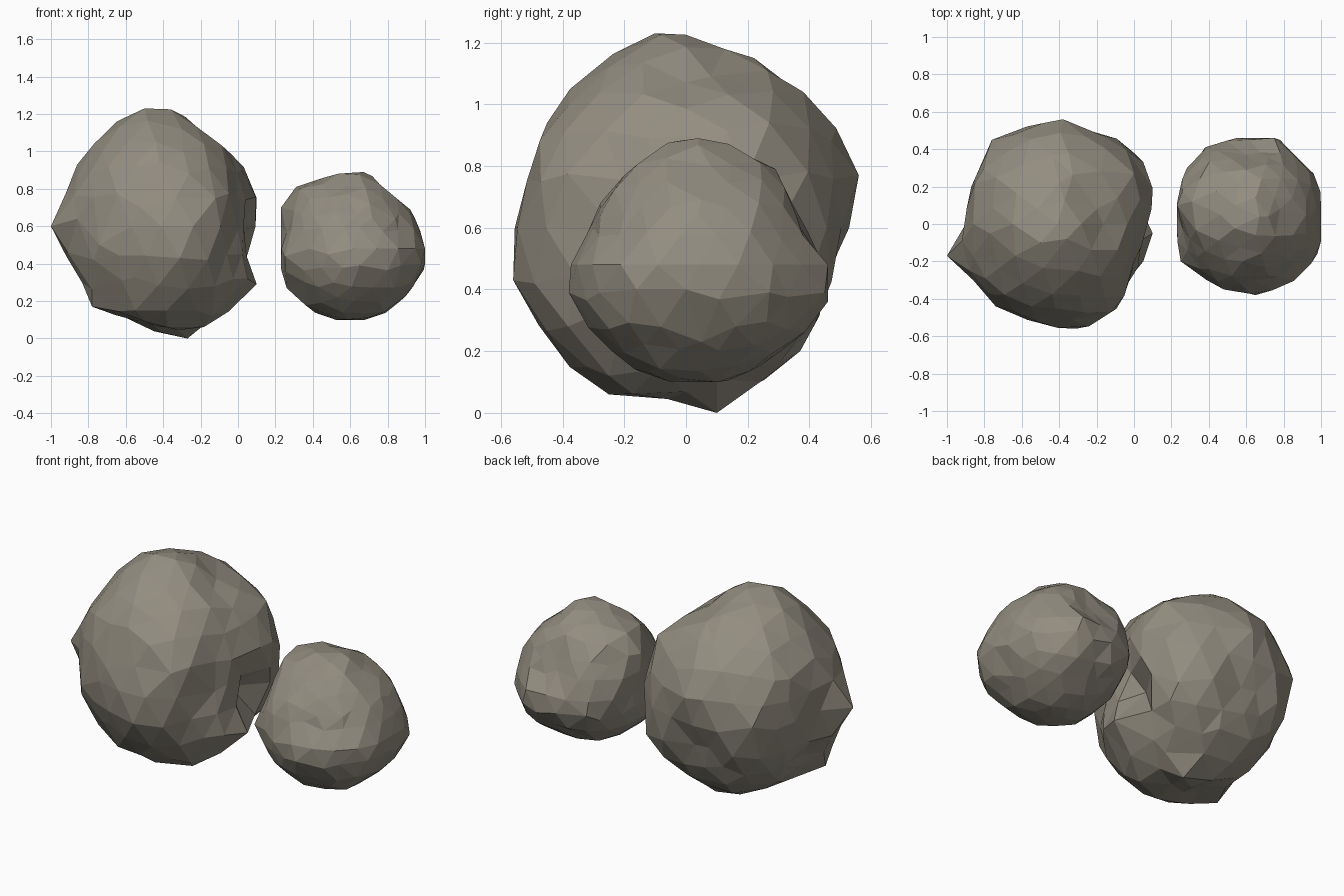
import bpy, bmesh, random
from mathutils import Vector

random.seed(4)

stone = bpy.data.materials.new("stone")
stone.diffuse_color = (0.29, 0.265, 0.215, 1)


def rock(name, center, radii, knobs):
    """Low-poly icosphere pulled onto a few key surface points."""
    c, r = Vector(center), Vector(radii)
    keys = []
    for p in knobs:
        q = Vector([(p[i] - c[i]) / r[i] for i in range(3)])
        keys.append((q.normalized(), q.length, Vector(p)))
    bm = bmesh.new()
    bmesh.ops.create_icosphere(bm, subdivisions=3, radius=1)
    dirs = {v: v.co.normalized() for v in bm.verts}
    # blend the radius between the key points
    for v, d in dirs.items():
        total = length = 1.0
        for k, l, _ in keys:
            w = 1 / ((d - k).length_squared + 0.01) ** 2
            total += w
            length += w * l
        s = length / total * random.uniform(0.975, 1.01)
        v.co = Vector([c[i] + d[i] * r[i] * s for i in range(3)])
    # nearest free vertex takes each key point exactly
    free = set(bm.verts)
    for k, _, p in keys:
        v = min(sorted(free, key=lambda u: u.index), key=lambda u: (dirs[u] - k).length)
        if (dirs[v] - k).length < 0.2:
            v.co = p
            free.discard(v)
    # nothing may pass the extremes of the key points
    lo = [min(p[i] for p in knobs) for i in range(3)]
    hi = [max(p[i] for p in knobs) for i in range(3)]
    for v in bm.verts:
        v.co = Vector([min(max(v.co[i], lo[i]), hi[i]) for i in range(3)])
    bmesh.ops.recalc_face_normals(bm, faces=bm.faces)
    mesh = bpy.data.meshes.new(name)
    bm.to_mesh(mesh)
    bm.free()
    mesh.materials.append(stone)
    bpy.context.collection.objects.link(bpy.data.objects.new(name, mesh))


# Large boulder: left spike, hollow on the side facing the small one
rock("large_boulder", (-0.41, 0, 0.60), (0.49, 0.51, 0.58), [
    (-1.0, -0.17, 0.60), (-0.50, -0.10, 1.23), (-0.36, -0.08, 1.225),
    (-0.40, 0.22, 1.15), (-0.20, 0.08, 1.09), (-0.77, -0.05, 1.04),
    (-0.85, 0.22, 0.88), (-0.76, 0.45, 0.65), (-0.38, 0.56, 0.77),
    (-0.35, 0.38, 1.04), (0.0, 0.27, 0.94), (0.05, 0.33, 0.66),
    (0.10, 0.19, 0.75), (-0.07, 0.02, 0.50), (0.10, -0.05, 0.29),
    (0.0, -0.22, 0.58), (-0.12, -0.47, 0.75), (-0.31, -0.56, 0.43),
    (-0.52, -0.52, 0.70), (-0.42, -0.45, 0.94), (-0.74, -0.44, 0.50),
    (-0.78, -0.22, 0.17), (-0.38, -0.25, 0.06), (-0.27, 0.10, 0.0),
    (-0.62, 0.12, 0.12), (-0.30, 0.37, 0.20), (0.0, 0.38, 0.38),
    (-0.80, 0.20, 0.34), (-0.87, 0.20, 0.62), (-0.14, -0.25, 0.12),
    (-0.30, -0.25, 1.12), (-0.38, 0.46, 0.45), (-0.90, 0.0, 0.62),
    (-0.86, -0.17, 0.86), (-0.91, -0.18, 0.46), (-0.86, -0.30, 0.64),
    (-0.32, -0.06, 0.045), (-0.30, 0.24, 0.10), (-0.14, 0.10, 0.11),
    (-0.55, -0.36, 0.15), (0.05, -0.20, 0.32), (0.06, 0.22, 0.48),
    (-0.53, -0.08, 0.10), (0.02, 0.0, 0.90), (-0.62, -0.42, 0.31),
    (-0.79, 0.0, 0.33), (0.04, -0.12, 0.74),
])

# Small boulder: rounder, widest below the middle
rock("small_boulder", (0.62, 0.04, 0.48), (0.37, 0.39, 0.38), [
    (0.23, 0.10, 0.70), (0.31, 0.12, 0.81), (0.46, 0.05, 0.86),
    (0.67, 0.04, 0.89), (0.78, 0.08, 0.80), (0.60, 0.29, 0.79),
    (0.58, -0.20, 0.77), (0.92, 0.05, 0.69), (1.0, 0.0, 0.40),
    (0.98, -0.16, 0.40), (0.96, 0.27, 0.39), (0.78, 0.45, 0.39),
    (0.55, 0.46, 0.39), (0.38, 0.41, 0.40), (0.60, 0.37, 0.60),
    (0.65, -0.38, 0.39), (0.48, -0.35, 0.45), (0.87, -0.28, 0.39),
    (0.25, -0.20, 0.44), (0.36, -0.22, 0.30), (0.26, -0.05, 0.27),
    (0.24, 0.15, 0.40), (0.26, -0.03, 0.57), (0.50, -0.08, 0.12),
    (0.68, 0.10, 0.10), (0.62, -0.24, 0.20), (0.90, 0.05, 0.23),
    (0.60, 0.32, 0.21), (0.37, 0.10, 0.18), (0.65, -0.30, 0.60),
    (0.84, -0.20, 0.64), (0.87, 0.31, 0.56), (0.40, -0.24, 0.65),
    (0.36, 0.35, 0.60),
])
